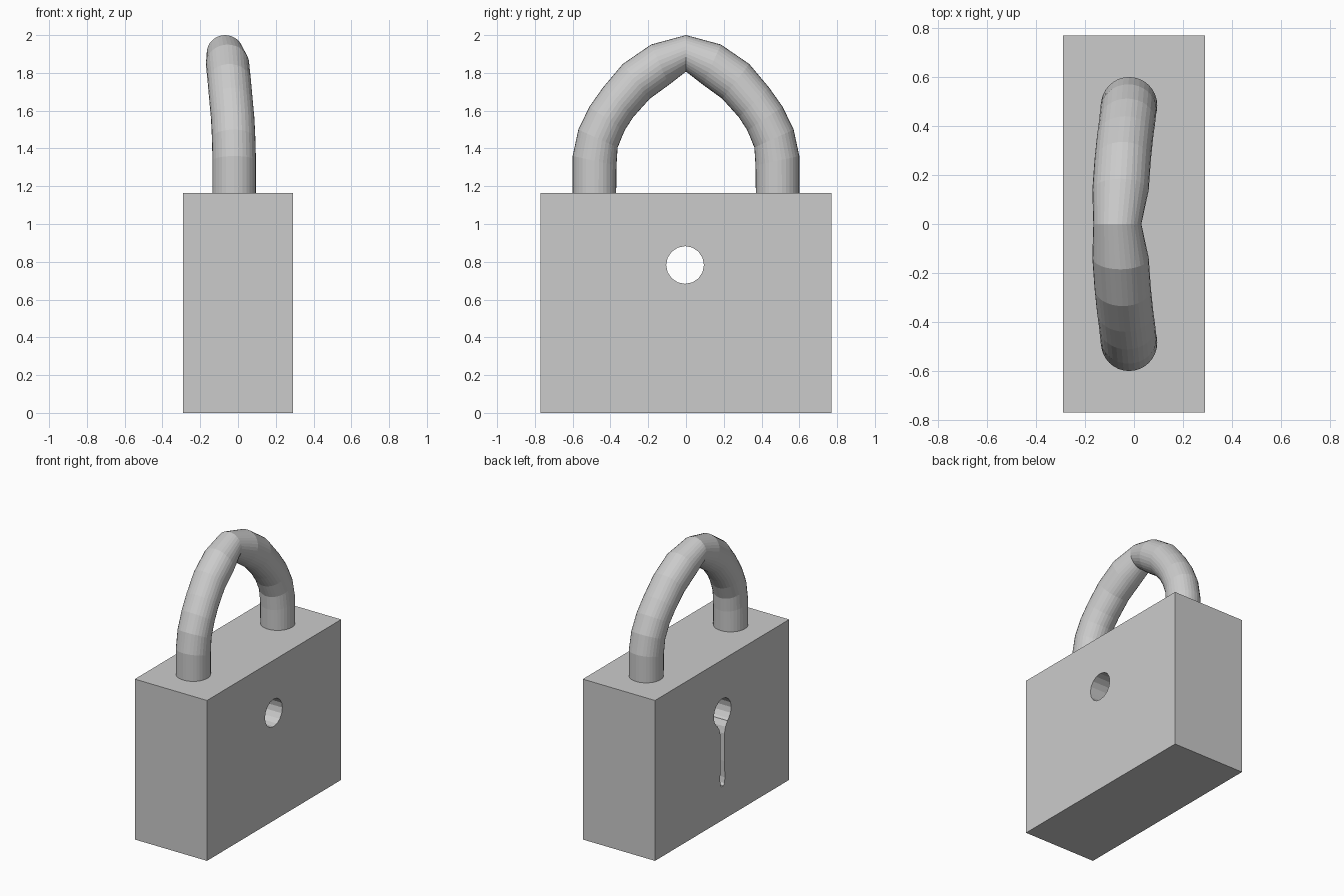
import bpy, bmesh
from math import cos, sin, tau
from mathutils import Vector

if "Cube" in bpy.data.objects:
    bpy.data.objects.remove(bpy.data.objects["Cube"])


def make_object(name, bm):
    bmesh.ops.recalc_face_normals(bm, faces=bm.faces)
    mesh = bpy.data.meshes.new(name)
    bm.to_mesh(mesh)
    bm.free()
    obj = bpy.data.objects.new(name, mesh)
    bpy.context.collection.objects.link(obj)
    return obj


def prism(name, profile, x0, x1):
    """Extrude a (y, z) outline along x."""
    bm = bmesh.new()
    a = [bm.verts.new((x0, y, z)) for y, z in profile]
    b = [bm.verts.new((x1, y, z)) for y, z in profile]
    n = len(profile)
    bm.faces.new(a)
    bm.faces.new(b[::-1])
    for i in range(n):
        j = (i + 1) % n
        bm.faces.new((a[i], b[i], b[j], a[j]))
    return make_object(name, bm)


def apply_modifier(obj, mod):
    bpy.context.view_layer.objects.active = obj
    bpy.ops.object.modifier_apply(modifier=mod.name)


# Lock body
W, D, H = 0.29, 0.77, 1.165
body = prism("lock_body", [(-D, 0), (D, 0), (D, H), (-D, H)], -W, W)

# Round hole right through, and a blind key slot on the left side
cy, cz = -0.005, 0.783
circle = [(cy + 0.1 * cos(tau * i / 16), cz + 0.1 * sin(tau * i / 16)) for i in range(16)]
half = [(0.055, 0.73), (0.055, 0.698), (0.034, 0.665), (0.022, 0.62),
        (0.021, 0.42), (0.028, 0.30), (0.022, 0.26), (0.01, 0.245)]
slot = [(cy + y, z) for y, z in half] + [(cy - y, z) for y, z in reversed(half)]
for cutter in (prism("hole_cutter", circle, -0.5, 0.5), prism("slot_cutter", slot, -0.5, -0.05)):
    cutter.hide_render = True
    mod = body.modifiers.new("cut", 'BOOLEAN')
    mod.operation = 'DIFFERENCE'
    mod.solver = 'EXACT'
    mod.object = cutter
    apply_modifier(body, mod)
    bpy.data.objects.remove(cutter)

# Shackle half: rings as outer (y, z), inner (y, z), centre x, x radius
rings = [
    (0.600, 1.12, 0.370, 1.12, -0.020, 0.115),
    (0.600, 1.36, 0.368, 1.31, -0.020, 0.115),
    (0.570, 1.50, 0.362, 1.405, -0.023, 0.115),
    (0.512, 1.62, 0.325, 1.495, -0.028, 0.115),
    (0.440, 1.722, 0.280, 1.565, -0.036, 0.115),
    (0.335, 1.847, 0.192, 1.663, -0.046, 0.115),
    (0.185, 1.950, 0.090, 1.737, -0.055, 0.115),
    (0.000, 2.000, 0.000, 1.807, -0.068, 0.098),
]
SIDES = 32
bm = bmesh.new()
loops = []
for oy, oz, iy, iz, x, rx in rings:
    centre = Vector((x, (oy + iy) / 2, (oz + iz) / 2))
    radial = Vector((0, (oy - iy) / 2, (oz - iz) / 2))
    loops.append([bm.verts.new(centre + radial * cos(tau * i / SIDES)
                               + Vector((rx * sin(tau * i / SIDES), 0, 0)))
                  for i in range(SIDES)])
for a, b in zip(loops, loops[1:]):
    for i in range(SIDES):
        j = (i + 1) % SIDES
        bm.faces.new((a[i], a[j], b[j], b[i]))
foot = bm.faces.new(loops[0][::-1])

# Mirror the half arch across y = 0
geom = bm.verts[:] + bm.edges[:] + bm.faces[:]
bmesh.ops.mirror(bm, geom=geom, axis='Y', merge_dist=0.0001)
bmesh.ops.remove_doubles(bm, verts=bm.verts, dist=0.0001)
shackle = make_object("shackle", bm)
